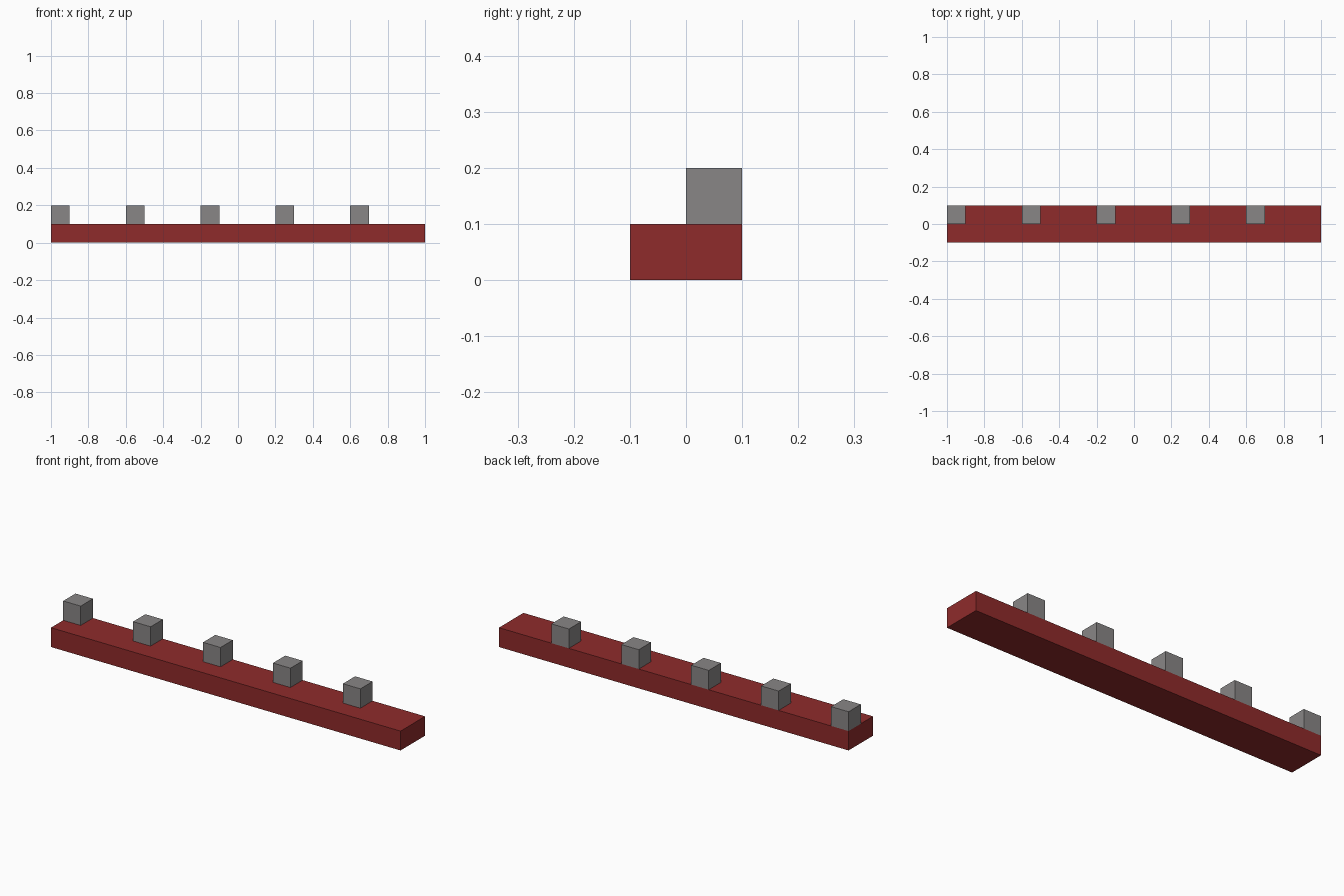
import bpy

default_cube = bpy.data.objects.get("Cube")
if default_cube:
    bpy.data.objects.remove(default_cube, do_unlink=True)


def make_material(name, rgb):
    mat = bpy.data.materials.new(name)
    mat.use_nodes = True
    color = (*rgb, 1.0)
    mat.diffuse_color = color
    mat.node_tree.nodes["Principled BSDF"].inputs["Base Color"].default_value = color
    return mat


def make_box(name, center, size, mat):
    bpy.ops.mesh.primitive_cube_add(size=1, location=center)
    box = bpy.context.object
    box.name = name
    box.scale = size
    bpy.ops.object.transform_apply(location=False, rotation=False, scale=True)
    box.data.materials.append(mat)
    return box


red = make_material("brick red", (0.275, 0.024, 0.024))
grey = make_material("stone grey", (0.25, 0.24, 0.24))

# Long base beam
make_box("base_beam", (0, 0, 0.05), (2, 0.2, 0.1), red)

# Row of evenly spaced blocks along the back edge
for i in range(5):
    make_box(f"block_{i + 1}", (-0.95 + 0.4 * i, 0.05, 0.15), (0.1, 0.1, 0.1), grey)
